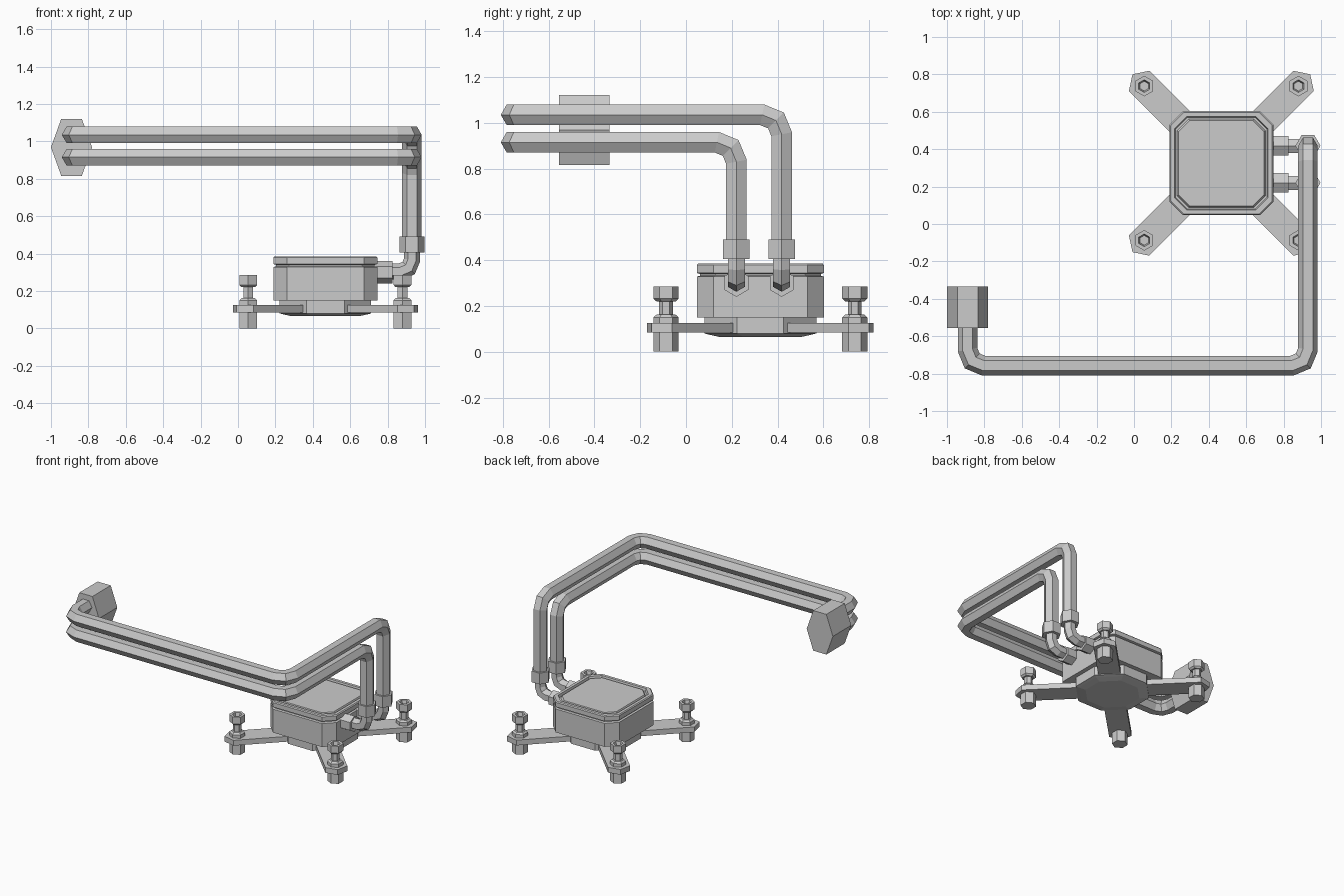
import bpy
import bmesh
from math import cos, sin, pi, tau
from mathutils import Vector, Matrix

if "Cube" in bpy.data.objects:
    bpy.data.objects.remove(bpy.data.objects["Cube"], do_unlink=True)

grey = bpy.data.materials.new("light_grey")
grey.use_nodes = True
colour = (0.6, 0.6, 0.6, 1)
grey.diffuse_color = colour
grey.node_tree.nodes["Principled BSDF"].inputs["Base Color"].default_value = colour

X, Y, Z = Vector((1, 0, 0)), Vector((0, 1, 0)), Vector((0, 0, 1))
HUB = Vector((0.467, 0.325, 0))


def loft(name, rings):
    """Skin a list of equal-length rings and cap both ends."""
    bm = bmesh.new()
    loops = [[bm.verts.new(p) for p in ring] for ring in rings]
    for a, b in zip(loops, loops[1:]):
        for i in range(len(a)):
            j = (i + 1) % len(a)
            bm.faces.new((a[i], a[j], b[j], b[i]))
    bm.faces.new(loops[0])
    bm.faces.new(loops[-1])
    bmesh.ops.recalc_face_normals(bm, faces=bm.faces)
    mesh = bpy.data.meshes.new(name)
    bm.to_mesh(mesh)
    bm.free()
    mesh.materials.append(grey)
    obj = bpy.data.objects.new(name, mesh)
    bpy.context.collection.objects.link(obj)
    return obj


def hexagon(centre, corner, side, r):
    """Six points around centre, the first one towards corner."""
    return [centre + r * (corner * cos(k * tau / 6) + side * sin(k * tau / 6)) for k in range(6)]


def octagon(half, z, ratio):
    """Square of the given half width with its corners cut."""
    s = half * (1 - ratio)
    pts = [(half, -s), (half, s), (s, half), (-s, half),
           (-half, s), (-half, -s), (-s, -half), (s, -half)]
    return [HUB + Vector((x, y, z)) for x, y in pts]


def round_path(points, radius):
    """Replace each inner corner by a two-segment bend."""
    pts = [Vector(p) for p in points]
    out = [pts[0]]
    for a, p, b in zip(pts, pts[1:], pts[2:]):
        u, v = (a - p).normalized(), (b - p).normalized()
        centre = p + (u + v) * radius
        out += [p + u * radius, centre - (u + v).normalized() * radius, p + v * radius]
    return out + [pts[-1]]


def tube(name, path, corner, r):
    """Sweep a hexagon along a path with mitred joints."""
    dirs = [(b - a).normalized() for a, b in zip(path, path[1:])]
    ring = hexagon(path[0], corner, dirs[0].cross(corner), r)
    rings = [ring]
    for i, d in enumerate(dirs):
        n = d + (dirs[i + 1] if i + 1 < len(dirs) else d)
        p = path[i + 1]
        ring = [v + d * ((p - v).dot(n) / d.dot(n)) for v in ring]
        rings.append(ring)
    return loft(name, rings)


# Pump housing: body, seam, lid and grooved top panel
housing = [(0.278, 0.15), (0.278, 0.328), (0.264, 0.332), (0.264, 0.34), (0.278, 0.344),
           (0.278, 0.378), (0.272, 0.385), (0.25, 0.385), (0.245, 0.365), (0.236, 0.365),
           (0.228, 0.382)]
loft("pump_housing", [octagon(h, z, 0.26) for h, z in housing])

# Cold plate under the housing
plate = [(0.18, 0.065), (0.225, 0.075), (0.245, 0.08), (0.245, 0.155)]
loft("cold_plate", [octagon(h, z, 0.586) for h, z in plate])

# Four mounting arms, each with a bolt
arm_outline = [(0.1, -0.077), (0.622, -0.077), (0.672, 0), (0.622, 0.077), (0.1, 0.077)]
bolt_profile = [(0.055, 0), (0.055, 0.15), (0.042, 0.162), (0.03, 0.162), (0.03, 0.22),
                (0.042, 0.22), (0.055, 0.232), (0.055, 0.285), (0.034, 0.285), (0.026, 0.255)]
for k, place in enumerate(("back_left", "back_right", "front_right", "front_left")):
    angle = pi / 4 + k * pi / 2
    turn = Matrix.Rotation(angle, 3, "Z")
    loft("arm_" + place, [[HUB + turn @ Vector((x, y, z)) for x, y in arm_outline]
                          for z in (0.085, 0.125)])
    spot = HUB + turn @ Vector((0.583, 0, 0))
    loft("bolt_" + place, [hexagon(spot + Z * z, Y, X, r) for r, z in bolt_profile])

# Two hoses, each with a collar, an elbow and a port nut
for name, y, z in (("upper", 0.418, 1.035), ("lower", 0.22, 0.915)):
    x = 0.93
    run = [(x, y, 0.45), (x, y, z), (x, -0.757, z), (-0.89, -0.757, z), (-0.89, -0.5, z)]
    tube(name + "_hose", round_path(run, 0.085), X, 0.052)
    tube(name + "_collar", [Vector((x, y, 0.405)), Vector((x, y, 0.49))], X, 0.067)
    bend = [(0.76, y, 0.305), (x, y, 0.305), (x, y, 0.42)]
    tube(name + "_elbow", round_path(bend, 0.06), Z, 0.043)
    tube(name + "_port_nut", [Vector((0.73, y, 0.3)), Vector((0.825, y, 0.3))], Z, 0.06)

# Tall hexagonal end fitting joining both hoses
loft("end_fitting", [hexagon(Vector((-0.89, y, 0.968)), X * 0.11, Z * 0.176, 1)
                     for y in (-0.555, -0.335)])
